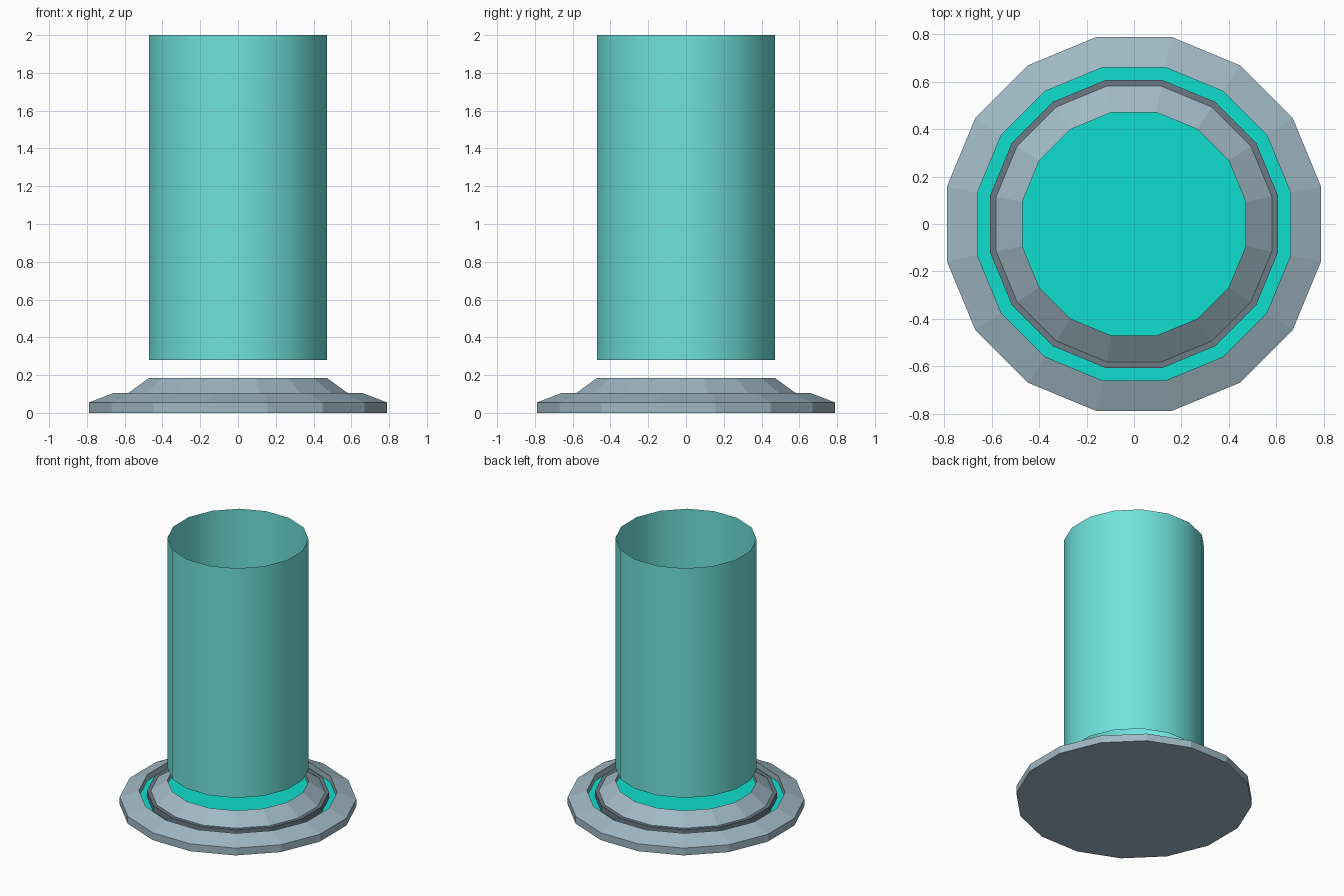
import bpy, bmesh
from math import pi, cos, sin

if "Cube" in bpy.data.objects:
    bpy.data.objects.remove(bpy.data.objects["Cube"])

SIDES = 16


def material(name, rgb):
    mat = bpy.data.materials.new(name)
    mat.diffuse_color = (*rgb, 1)
    mat.use_nodes = True
    mat.node_tree.nodes["Principled BSDF"].inputs["Base Color"].default_value = mat.diffuse_color
    return mat


def lathe(name, profile, mat, floor=False, lid=False, smooth=False):
    """Spin (radius, z) points around z, ordered from the bottom outside upwards and inwards."""
    bm = bmesh.new()
    angles = [2 * pi * (i + 0.5) / SIDES for i in range(SIDES)]
    rings = [[bm.verts.new((r * cos(a), r * sin(a), z)) for a in angles]
             for r, z in profile]
    for low, high in zip(rings, rings[1:]):
        for i in range(SIDES):
            j = (i + 1) % SIDES
            bm.faces.new((low[i], low[j], high[j], high[i])).smooth = smooth
    if floor:
        bm.faces.new(rings[0][::-1])
    if lid:
        bm.faces.new(rings[-1])
    mesh = bpy.data.meshes.new(name)
    bm.to_mesh(mesh)
    bm.free()
    mesh.materials.append(mat)
    obj = bpy.data.objects.new(name, mesh)
    bpy.context.collection.objects.link(obj)
    return obj


metal = material("pale_metal", (0.35, 0.48, 0.55))
dark = material("dark_metal", (0.15, 0.19, 0.23))
glow = material("glow_teal", (0.005, 0.73, 0.62))
light = material("beam_teal", (0.16, 0.76, 0.71))

# Base plate with bevelled rim and the outer wall of the groove
lathe("base_plate", [(0.804, 0), (0.804, 0.055), (0.673, 0.105), (0.673, 0.06)],
      metal, floor=True)
# Glowing groove floor and the dark trim inside it
lathe("glow_ring", [(0.673, 0.06), (0.618, 0.06)], glow)
lathe("trim_ring", [(0.618, 0.06), (0.618, 0.105), (0.592, 0.105)], dark)
# Sloped central platform with a slightly sunken glowing disc
lathe("platform", [(0.592, 0.105), (0.48, 0.185), (0.48, 0.15)], metal)
lathe("glow_disc", [(0.48, 0.15)], glow, lid=True)
# Open tube of light floating above the platform
lathe("light_beam", [(0.48, 0.28), (0.48, 2.0)], light, smooth=True)
